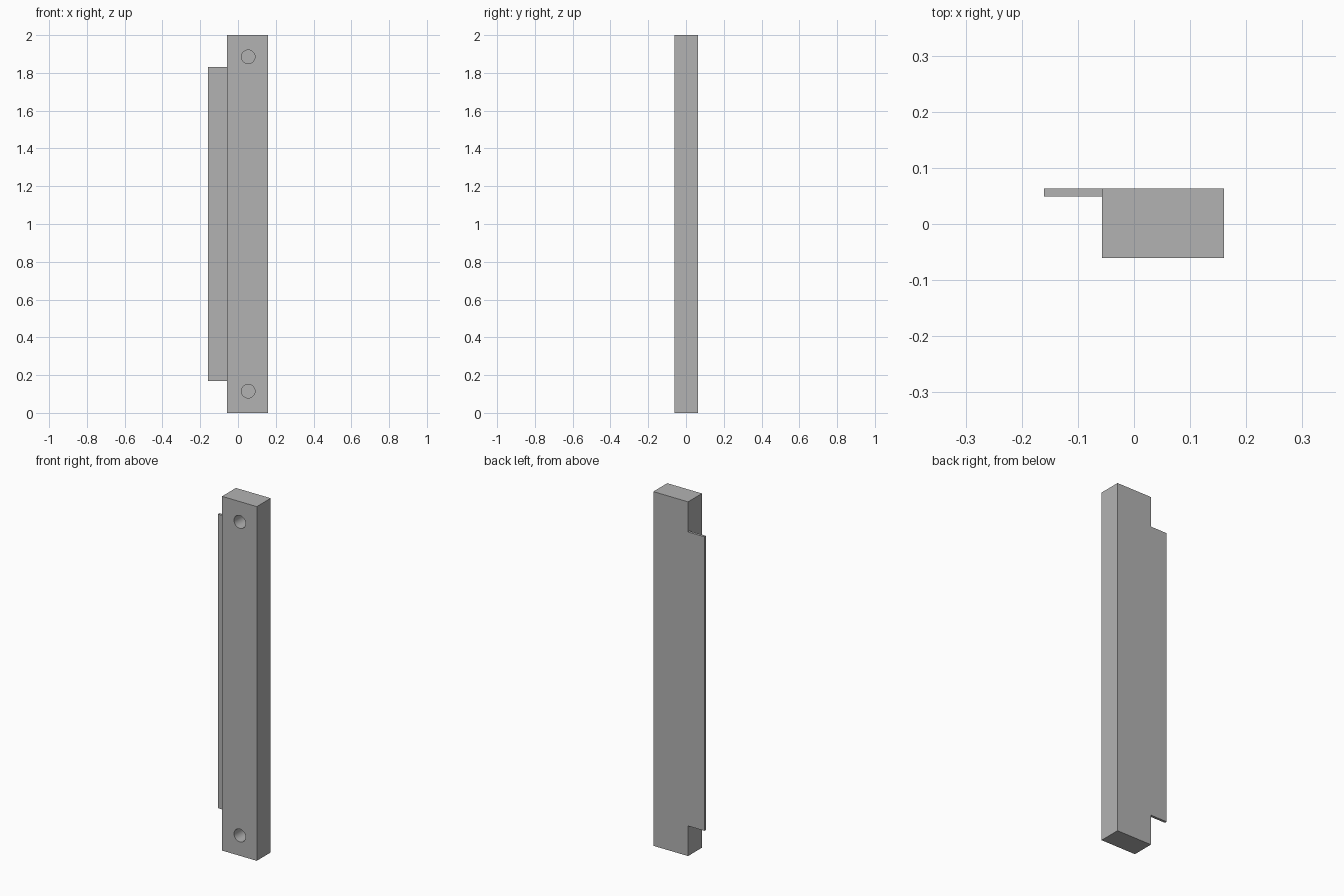
import bpy
import math

cube = bpy.data.objects.get("Cube")
if cube:
    bpy.data.objects.remove(cube, do_unlink=True)

grey = bpy.data.materials.new("plain_grey")
grey.use_nodes = True
colour = (0.45, 0.45, 0.45, 1)
grey.diffuse_color = colour
grey.node_tree.nodes["Principled BSDF"].inputs["Base Color"].default_value = colour


def box(name, low, high):
    centre = [(a + b) / 2 for a, b in zip(low, high)]
    bpy.ops.mesh.primitive_cube_add(size=1, location=centre)
    ob = bpy.context.object
    ob.name = name
    ob.scale = [b - a for a, b in zip(low, high)]
    bpy.ops.object.transform_apply(location=True, rotation=False, scale=True)
    ob.data.materials.append(grey)
    return ob


def combine(target, tool, operation):
    mod = target.modifiers.new(tool.name, "BOOLEAN")
    mod.operation = operation
    mod.solver = "EXACT"
    mod.object = tool
    bpy.context.view_layer.objects.active = target
    bpy.ops.object.modifier_apply(modifier=mod.name)
    bpy.data.objects.remove(tool, do_unlink=True)


FRONT, BACK = -0.061, 0.063

# Main bar with a thin side flange flush with its back
bar = box("bar_with_flange", (-0.057, FRONT, 0), (0.16, BACK, 2))
flange = box("side_flange", (-0.16, 0.049, 0.17), (0, BACK, 1.83))
combine(bar, flange, "UNION")

# Blind screw holes in the front, one near each end
DEPTH = 0.085
for z in (0.115, 1.885):
    bpy.ops.mesh.primitive_cylinder_add(
        vertices=48, radius=0.036, depth=DEPTH * 2,
        location=(0.054, FRONT, z), rotation=(math.pi / 2, 0, 0))
    hole = bpy.context.object
    hole.name = "hole_cutter"
    hole.hide_render = True
    hole.data.materials.append(grey)
    combine(bar, hole, "DIFFERENCE")

# Smooth hole walls, crisp edges elsewhere
bpy.ops.object.select_all(action="DESELECT")
bar.select_set(True)
bpy.context.view_layer.objects.active = bar
bpy.ops.object.shade_smooth_by_angle(angle=math.radians(30))
